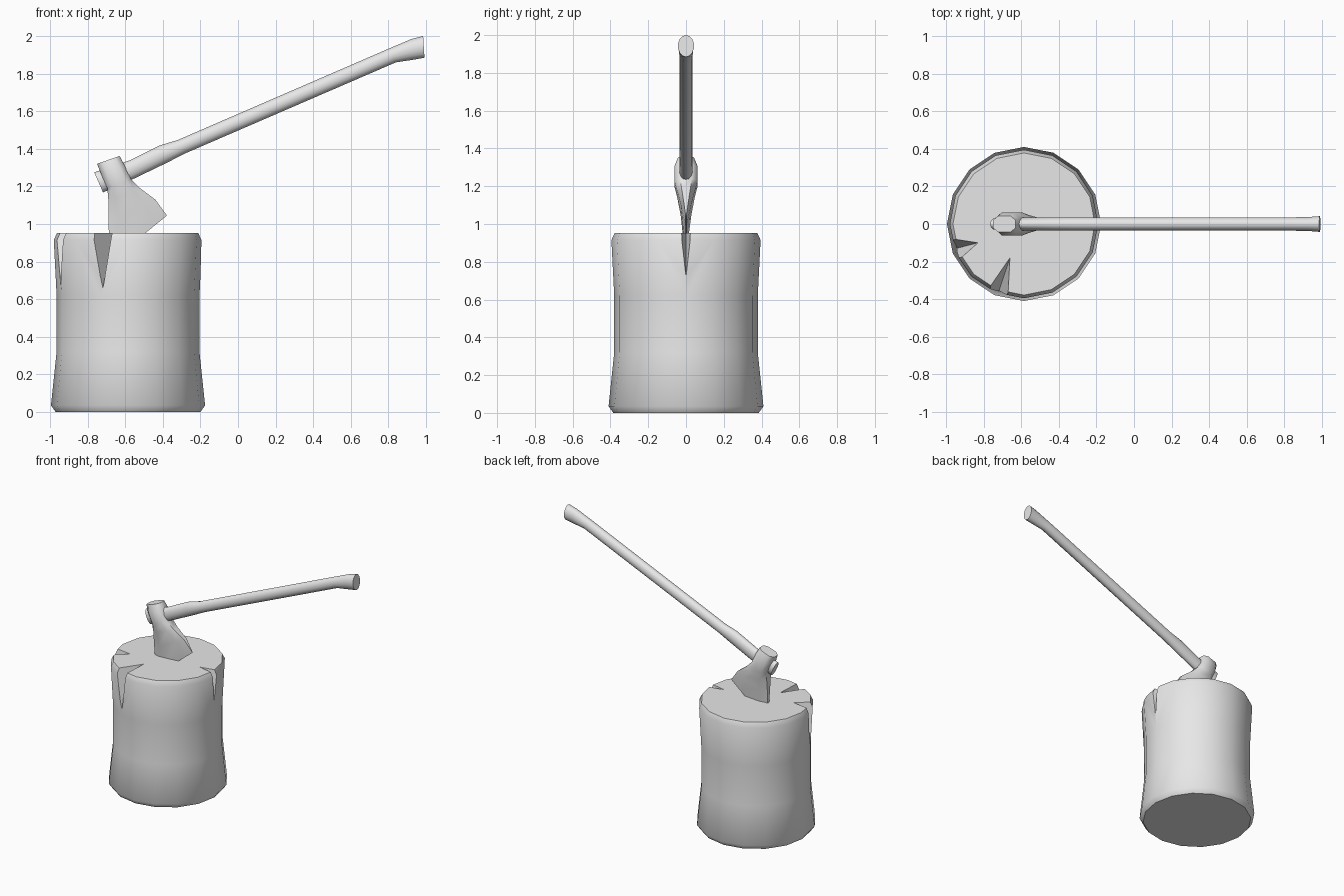
import bpy, bmesh
from math import cos, sin, pi, radians
from mathutils import Vector

cube = bpy.data.objects.get("Cube")
if cube:
    bpy.data.objects.remove(cube, do_unlink=True)

grey = bpy.data.materials.new("plain_grey")
grey.use_nodes = True
grey.diffuse_color = (0.8, 0.8, 0.8, 1)
grey.node_tree.nodes["Principled BSDF"].inputs["Base Color"].default_value = grey.diffuse_color


def finish(name, bm):
    bmesh.ops.recalc_face_normals(bm, faces=bm.faces)
    mesh = bpy.data.meshes.new(name)
    bm.to_mesh(mesh)
    bm.free()
    mesh.materials.append(grey)
    obj = bpy.data.objects.new(name, mesh)
    bpy.context.collection.objects.link(obj)
    return obj


def activate(obj):
    bpy.ops.object.select_all(action='DESELECT')
    obj.select_set(True)
    bpy.context.view_layer.objects.active = obj


def smooth(obj, angle):
    activate(obj)
    bpy.ops.object.shade_smooth_by_angle(angle=radians(angle))


def loft(name, rings):
    """Skin a list of equal-sized rings and cap both ends."""
    bm = bmesh.new()
    rows = [[bm.verts.new(p) for p in ring] for ring in rings]
    n = len(rows[0])
    for a, b in zip(rows, rows[1:]):
        for i in range(n):
            j = (i + 1) % n
            bm.faces.new((a[i], a[j], b[j], b[i]))
    bm.faces.new(rows[0])
    bm.faces.new(rows[-1])
    return finish(name, bm)


# Chopping block: sixteen-sided, flared foot, bevelled rims
CENTRE = -0.585
SIDES = 16
profile = [(0.385, 0), (0.41, 0.035), (0.38, 0.32), (0.38, 0.62), (0.395, 0.915), (0.378, 0.952)]
block = loft("chopping_block", [
    [(CENTRE + r * cos(2 * pi * i / SIDES), r * sin(2 * pi * i / SIDES), z) for i in range(SIDES)]
    for r, z in profile])


# Splits in the rim: wedge cutters running from an inner tip to a low point on the side
def split(tip, mouth_a, mouth_b, low):
    tip, low = Vector((*tip, 0.952)), Vector(low)
    top = tip + (tip - low) * 0.2
    corners = [top + (Vector((*m, 0.952)) - tip) * 2 for m in (mouth_a, mouth_b)]
    bm = bmesh.new()
    vs = [bm.verts.new(p) for p in (top, low, *corners)]
    for skip in range(4):
        bm.faces.new([v for k, v in enumerate(vs) if k != skip])
    cutter = finish("split_cutter", bm)
    cutter.hide_render = True
    activate(block)
    mod = block.modifiers.new("split", 'BOOLEAN')
    mod.operation = 'DIFFERENCE'
    mod.solver = 'EXACT'
    mod.object = cutter
    bpy.ops.object.modifier_apply(modifier=mod.name)
    bpy.data.objects.remove(cutter, do_unlink=True)


split((-0.66, -0.18), (-0.67, -0.37), (-0.77, -0.34), (-0.72, -0.36, 0.65))
split((-0.83, -0.10), (-0.96, -0.08), (-0.92, -0.18), (-0.945, -0.13, 0.65))
split((-0.32, 0), (-0.2, 0.025), (-0.2, -0.025), (-0.2, 0, 0.72))
smooth(block, 45)

# Handle: oval sections given by top point, bottom point and half width
sections = [
    (-0.765, 1.275, -0.718, 1.168, 0.03),
    (-0.58, 1.337, -0.55, 1.243, 0.035),
    (-0.42, 1.417, -0.39, 1.32, 0.036),
    (-0.32, 1.447, -0.28, 1.376, 0.036),
    (0.80, 1.932, 0.84, 1.86, 0.036),
    (0.92, 1.983, 0.94, 1.875, 0.038),
    (0.985, 2.0, 0.992, 1.885, 0.043)]


def oval(tx, tz, bx, bz, w, n=14):
    mid = Vector(((tx + bx) / 2, 0, (tz + bz) / 2))
    up = Vector((tx, 0, tz)) - mid
    return [mid + up * cos(2 * pi * i / n) + Vector((0, w * sin(2 * pi * i / n), 0)) for i in range(n)]


handle = loft("axe_handle", [oval(*s) for s in sections])
smooth(handle, 45)

# Axe head: rows from poll to cutting edge, back point, front point and half thickness
rows = [
    (-0.75, 1.32, -0.63, 1.362, 0.042),
    (-0.73, 1.27, -0.605, 1.315, 0.062),
    (-0.695, 1.19, -0.57, 1.24, 0.062),
    (-0.69, 1.13, -0.52, 1.19, 0.047),
    (-0.69, 1.02, -0.44, 1.13, 0.028),
    (-0.68, 0.80, -0.378, 1.045, 0.003)]


def eye_ring(bx, bz, fx, fz, h):
    back, front = Vector((bx, 0, bz)), Vector((fx, 0, fz))
    half = [(0, 0.5), (0.22, 1), (0.78, 1), (1, 0.5)]
    outline = half + [(t, -s) for t, s in reversed(half)]
    return [back.lerp(front, t) + Vector((0, s * h, 0)) for t, s in outline]


head = loft("axe_head", [eye_ring(*r) for r in rows])
smooth(head, 50)
